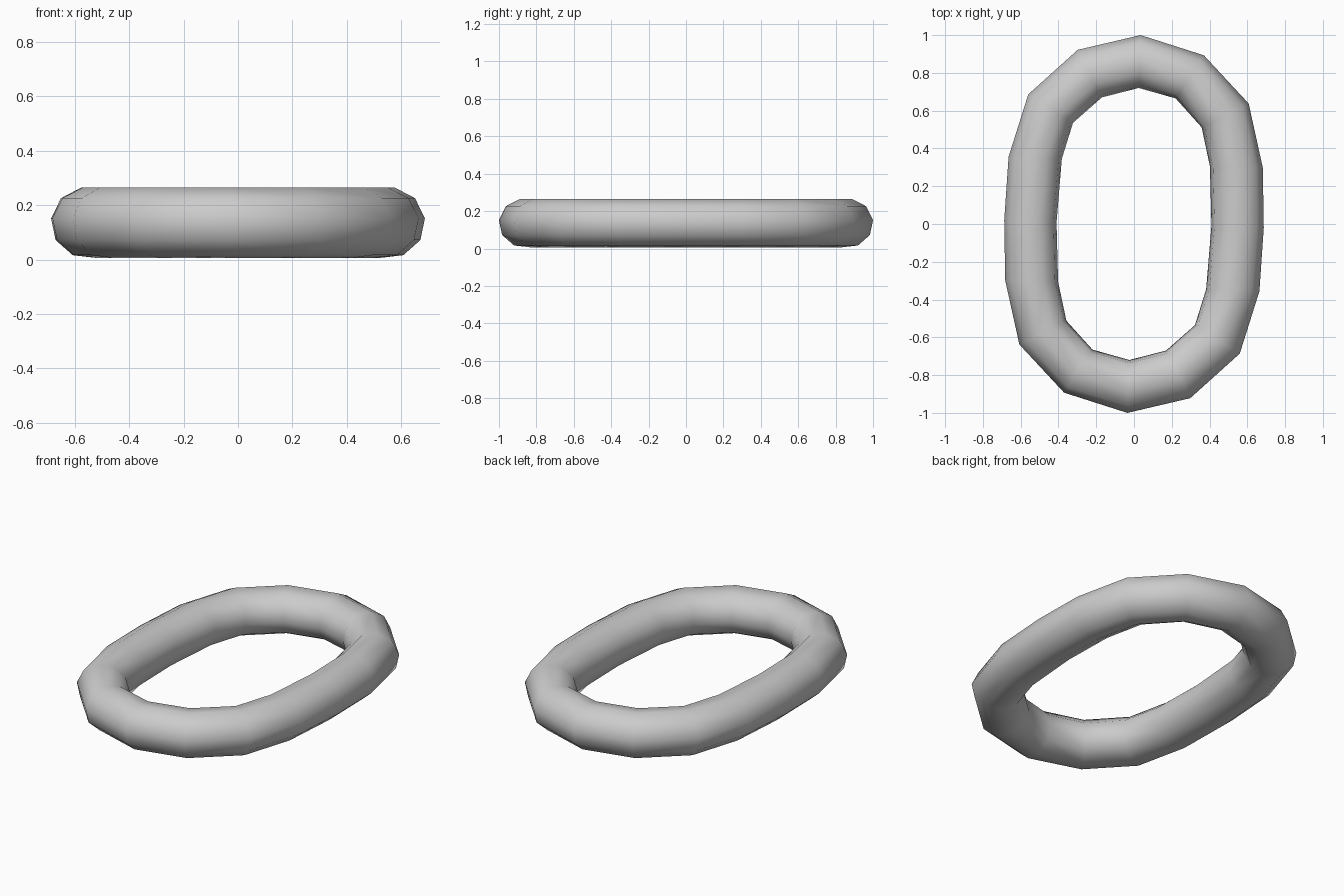
import bpy, bmesh
from math import sin, cos, pi, radians
from mathutils import Vector

if "Cube" in bpy.data.objects:
    bpy.data.objects.remove(bpy.data.objects["Cube"])

# Half of the outer and inner outlines in plan; the other half is turned 180 degrees
outer = [(0.035, 1.0), (0.37, 0.893), (0.607, 0.638), (0.682, 0.298),
         (0.687, -0.02), (0.664, -0.356), (0.56, -0.686), (0.298, -0.922)]
inner = [(0.025, 0.72), (0.22, 0.665), (0.358, 0.512), (0.402, 0.305),
         (0.41, -0.01), (0.382, -0.345), (0.323, -0.535), (0.17, -0.67)]
outer += [(-x, -y) for x, y in outer]
inner += [(-x, -y) for x, y in inner]

SIDES, PHASE = 10, radians(7)
MID_Z, HALF_H = 0.136, 0.132

# Ten-sided tube section at every outline station
bm = bmesh.new()
rings = []
for o, i in zip(outer, inner):
    o, i = Vector(o), Vector(i)
    mid, half = (o + i) / 2, (o - i) / 2
    ring = []
    for k in range(SIDES):
        a = PHASE + 2 * pi * k / SIDES
        p = mid + half * cos(a) / cos(PHASE)
        ring.append(bm.verts.new((p.x, p.y, MID_Z + HALF_H * sin(a))))
    rings.append(ring)

# Bridge the sections into a closed loop
n = len(rings)
for s in range(n):
    r0, r1 = rings[s], rings[(s + 1) % n]
    for k in range(SIDES):
        m = (k + 1) % SIDES
        bm.faces.new((r0[k], r0[m], r1[m], r1[k]))
bmesh.ops.recalc_face_normals(bm, faces=bm.faces)
for f in bm.faces:
    f.smooth = True

mesh = bpy.data.meshes.new("chain_link")
bm.to_mesh(mesh)
bm.free()
link = bpy.data.objects.new("chain_link", mesh)
bpy.context.collection.objects.link(link)
